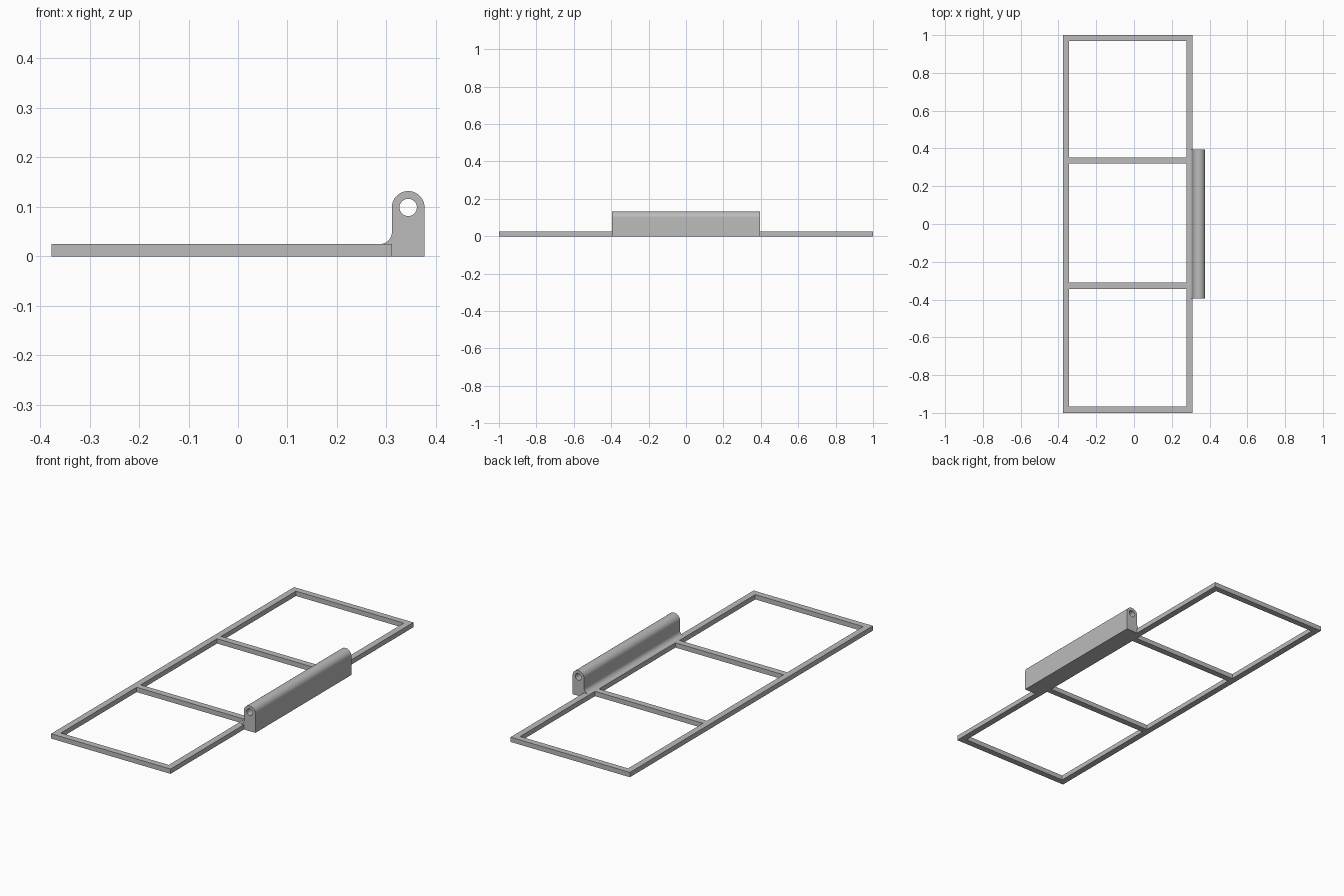
import bpy, bmesh
from math import cos, sin, pi, radians
from mathutils import Vector

cube = bpy.data.objects.get("Cube")
if cube:
    bpy.data.objects.remove(cube, do_unlink=True)

grey = bpy.data.materials.new("light grey")
grey.use_nodes = True
colour = (0.5, 0.5, 0.5, 1)
grey.diffuse_color = colour
grey.node_tree.nodes["Principled BSDF"].inputs["Base Color"].default_value = colour


def arc(cx, cy, r, start, end, steps):
    angles = [start + (end - start) * i / steps for i in range(steps + 1)]
    return [(cx + r * cos(a), cy + r * sin(a)) for a in angles]


def rect(x0, x1, y0, y1):
    return [(x0, y0), (x1, y0), (x1, y1), (x0, y1)]


def extrude_loops(name, loops, place, direction):
    """Fill an outline with holes and extrude it into a solid."""
    bm = bmesh.new()
    edges = []
    for loop in loops:
        verts = [bm.verts.new(place(u, v)) for u, v in loop]
        edges += [bm.edges.new((a, b)) for a, b in zip(verts, verts[1:] + verts[:1])]
    bmesh.ops.triangle_fill(bm, edges=edges, use_beauty=True)
    extruded = bmesh.ops.extrude_face_region(bm, geom=bm.faces[:], use_keep_orig=True)
    moved = [g for g in extruded["geom"] if isinstance(g, bmesh.types.BMVert)]
    bmesh.ops.translate(bm, verts=moved, vec=Vector(direction))
    bmesh.ops.recalc_face_normals(bm, faces=bm.faces[:])
    mesh = bpy.data.meshes.new(name)
    bm.to_mesh(mesh)
    bm.free()
    mesh.materials.append(grey)
    obj = bpy.data.objects.new(name, mesh)
    bpy.context.collection.objects.link(obj)
    return obj


# Flat rectangular frame with three openings
left, right, bar, height = -0.377, 0.311, 0.033, 0.025
openings = [(-0.967, -0.343), (-0.31, 0.319), (0.352, 0.968)]
loops = [rect(left, right, -1, 1)]
loops += [rect(left + bar, right - bar, a, b) for a, b in openings]
extrude_loops("frame", loops, lambda u, v: (u, v, 0), (0, 0, height))

# Hinge barrel block with rounded top and a pin hole through its length
half, radius, axis_x, axis_z = 0.395, 0.033, 0.344, 0.099
outline = [(right, 0), (right + 2 * radius, 0)] + arc(axis_x, axis_z, radius, 0, pi, 32)
pin_hole = arc(axis_x, axis_z, 0.0175, 0, 2 * pi, 32)[:-1]


def side(u, v):
    return (u, -half, v)


barrel = extrude_loops("hinge_barrel", [outline, pin_hole], side, (0, 2 * half, 0))

# Concave fillet blending the barrel into the frame
f = 0.024
fillet_outline = [(right, height)] + arc(right - f, height + f, f, 0, -pi / 2, 12)
fillet = extrude_loops("hinge_fillet", [fillet_outline], side, (0, 2 * half, 0))

# Smooth the curved surfaces while keeping corners crisp
bpy.ops.object.select_all(action="DESELECT")
for obj in (barrel, fillet):
    obj.select_set(True)
bpy.context.view_layer.objects.active = barrel
bpy.ops.object.shade_smooth_by_angle(angle=radians(30))
